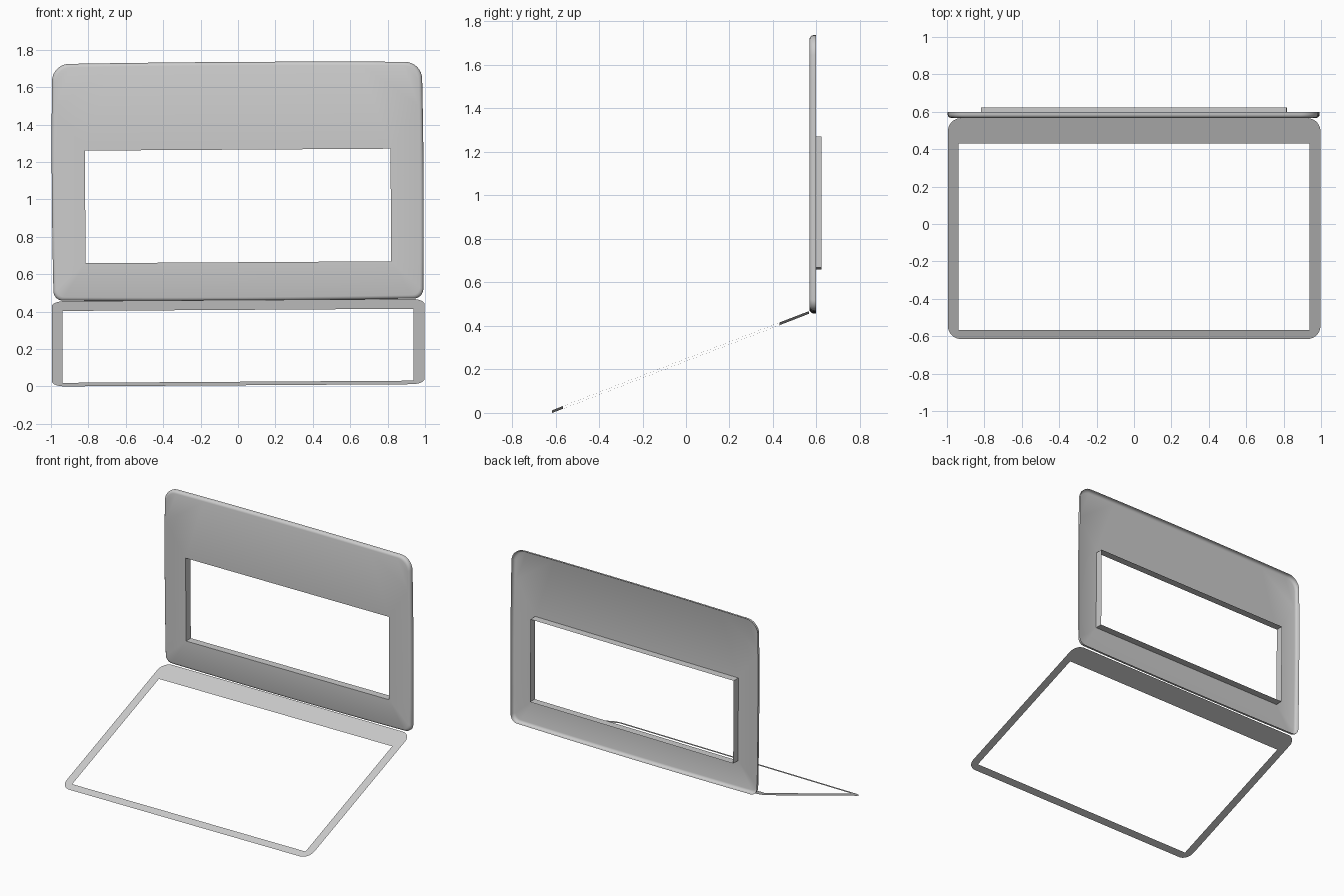
import bpy, bmesh, math
from mathutils import Vector

if "Cube" in bpy.data.objects:
    bpy.data.objects.remove(bpy.data.objects["Cube"])

ROLL = 0.0062  # the whole model leans very slightly sideways


def rounded_outline(x0, x1, v0, v1, r_low, r_high, n=8, inset=0.0, bow=0.0):
    """Counter-clockwise rounded rectangle, optionally inset and bowed outwards."""
    x0, x1, v0, v1 = x0 + inset, x1 - inset, v0 + inset, v1 - inset
    lo, hi = r_low - inset * 0.5, r_high - inset * 0.5
    corners = [(x1 - lo, v0 + lo, lo, -90), (x1 - hi, v1 - hi, hi, 0),
               (x0 + hi, v1 - hi, hi, 90), (x0 + lo, v0 + lo, lo, 180)]
    corner_pts = []
    for cx, cv, r, a in corners:
        for i in range(n + 1):
            t = math.radians(a + 90 * i / n)
            corner_pts.append((cx + r * math.cos(t), cv + r * math.sin(t)))
    # subdivide the straight runs so that the bow is smooth
    pts = []
    for i, p in enumerate(corner_pts):
        pts.append(p)
        if i % (n + 1) == n:
            q = corner_pts[(i + 1) % len(corner_pts)]
            pts += [(p[0] + (q[0] - p[0]) * k / 8, p[1] + (q[1] - p[1]) * k / 8) for k in range(1, 8)]
    mx, mv, hx, hv = (x0 + x1) / 2, (v0 + v1) / 2, (x1 - x0) / 2, (v1 - v0) / 2
    out = []
    for x, v in pts:
        s, t = (x - mx) / hx, (v - mv) / hv
        out.append((x - bow * s * t * t, v - bow * t * s * s))
    return out


def rect(x0, x1, v0, v1):
    return [(x0, v0), (x1, v0), (x1, v1), (x0, v1)]


def add_loop(bm, coords):
    return [bm.verts.new(c) for c in coords]


def loop_edges(bm, loop):
    n = len(loop)
    return [bm.edges.get((loop[i], loop[(i + 1) % n])) or bm.edges.new((loop[i], loop[(i + 1) % n]))
            for i in range(n)]


def bridge(bm, a, b):
    n = len(a)
    for i in range(n):
        j = (i + 1) % n
        bm.faces.new((a[i], a[j], b[j], b[i]))


def fill_with_hole(bm, outer, inner, facing):
    edges = loop_edges(bm, outer) + loop_edges(bm, inner)
    res = bmesh.ops.triangle_fill(bm, edges=edges, use_beauty=True, use_dissolve=False)
    for f in res["geom"]:
        if isinstance(f, bmesh.types.BMFace):
            f.normal_update()
            if f.normal.dot(Vector(facing)) < 0:
                f.normal_flip()


def finish(bm, name):
    mesh = bpy.data.meshes.new(name)
    bm.to_mesh(mesh)
    bm.free()
    ob = bpy.data.objects.new(name, mesh)
    bpy.context.collection.objects.link(ob)
    bpy.ops.object.select_all(action='DESELECT')
    ob.select_set(True)
    bpy.context.view_layer.objects.active = ob
    bpy.ops.object.shade_smooth_by_angle(angle=math.radians(35))


# Upright lid: open-backed shell with rounded front edge and a deep window sleeve
def lid_point(x, y, z):
    return (x - ROLL * (z - 1.0) - 0.001, y, z + ROLL * x)


bm = bmesh.new()
rings = []
for y, inset in [(0.598, 0.0), (0.584, 0.0), (0.576, 0.003), (0.570, 0.009), (0.567, 0.018)]:
    pts = rounded_outline(-0.994, 0.994, 0.459, 1.735, 0.05, 0.09, inset=inset, bow=0.006)
    rings.append(add_loop(bm, [lid_point(x, y, z) for x, z in pts]))
for a, b in zip(rings, rings[1:]):
    bridge(bm, a, b)
window = rect(-0.816, 0.818, 0.664, 1.266)
front = add_loop(bm, [lid_point(x, 0.567, z) for x, z in window])
back = add_loop(bm, [lid_point(x, 0.622, z) for x, z in window])
fill_with_hole(bm, rings[-1], front, (0, -1, 0))
bridge(bm, front, back)
finish(bm, "screen_lid")


# Sloping base: flat thin border around a large rectangular opening
def base_point(x, y):
    return (x + 0.001, y, 0.2435 + 0.386 * y + ROLL * x)


bm = bmesh.new()
outer = add_loop(bm, [base_point(x, y) for x, y in
                      rounded_outline(-0.996, 0.996, -0.615, 0.566, 0.07, 0.07)])
inner = add_loop(bm, [base_point(x, y) for x, y in rect(-0.938, 0.938, -0.566, 0.43)])
fill_with_hole(bm, outer, inner, (0, 0, 1))
finish(bm, "base_frame")
